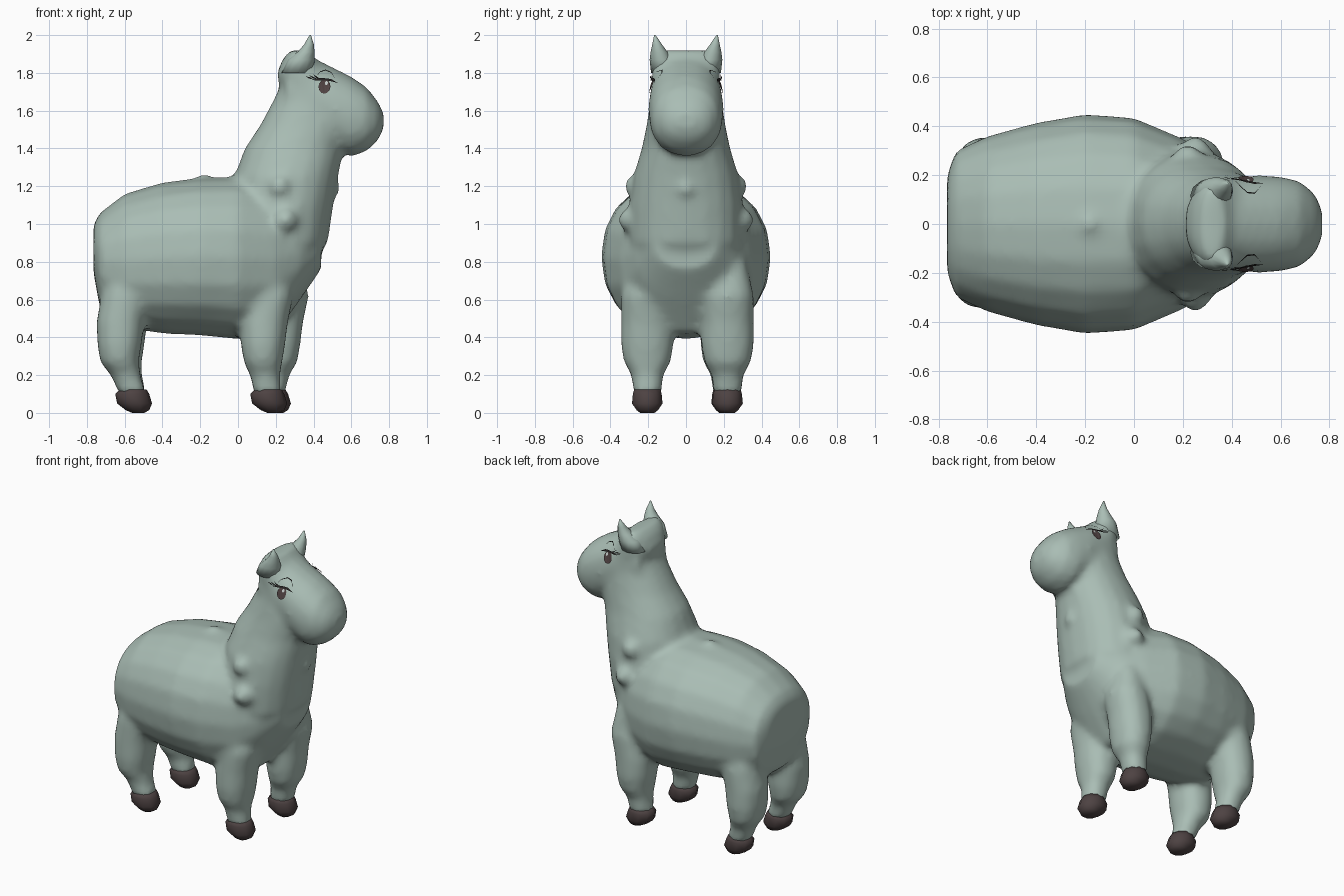
import bpy, bmesh, math
from mathutils import Vector

cube = bpy.data.objects.get("Cube")
if cube:
    bpy.data.objects.remove(cube, do_unlink=True)


def material(name, r, g, b):
    m = bpy.data.materials.new(name)
    m.use_nodes = True
    m.diffuse_color = (r, g, b, 1)
    m.node_tree.nodes["Principled BSDF"].inputs["Base Color"].default_value = (r, g, b, 1)
    return m


WOOL = material("grey green wool", .40, .51, .46)
HOOF = material("dark brown hoof", .075, .055, .055)
IRIS = material("brown iris", .08, .055, .055)
LASH = material("black lash", .02, .017, .017)
SHINE = material("pale eye shine", .55, .6, .58)


def loft(bm, axis, rings, y=0, n=20, power=2.2):
    """Closed skin over rings (station, low, high, half width) along x or z."""
    loops = []
    for station, lo, hi, half in rings:
        loop = []
        for i in range(n):
            a = math.tau * i / n
            c, s = [math.copysign(abs(t) ** (2 / power), t) for t in (math.cos(a), math.sin(a))]
            across = (lo + hi) / 2 + c * (hi - lo) / 2
            p = (station, y + s * half, across) if axis == "x" else (across, y + s * half, station)
            loop.append(bm.verts.new(p))
        loops.append(loop)
    faces = [bm.faces.new(loops[0]), bm.faces.new(loops[-1])]
    for a, b in zip(loops, loops[1:]):
        for i in range(n):
            j = (i + 1) % n
            faces.append(bm.faces.new((a[i], a[j], b[j], b[i])))
    bmesh.ops.recalc_face_normals(bm, faces=faces)


def finish(bm, name, mat, smooth=True):
    me = bpy.data.meshes.new(name)
    bm.to_mesh(me)
    bm.free()
    me.materials.append(mat)
    for p in me.polygons:
        p.use_smooth = smooth
    ob = bpy.data.objects.new(name, me)
    bpy.context.collection.objects.link(ob)
    return ob


# Woolly body, neck and head, lofted then fused
wool = bmesh.new()
loft(wool, "x", [
    (-.765, .74, 1.0, .2), (-.73, .55, 1.06, .3), (-.6, .45, 1.16, .36),
    (-.4, .42, 1.22, .415), (-.2, .41, 1.245, .45), (0, .39, 1.25, .435),
    (.2, .42, 1.2, .35), (.33, .6, 1.1, .27), (.44, .76, 1.05, .17)])
loft(wool, "z", [
    (.7, .02, .33, .24), (.9, -.02, .475, .3), (1.1, -.03, .505, .3),
    (1.25, -.02, .53, .28), (1.4, .035, .56, .235), (1.52, .115, .6, .21),
    (1.65, .185, .6, .19), (1.72, .22, .55, .185), (1.8, .205, .48, .18),
    (1.88, .24, .40, .175), (1.92, .28, .37, .15)])
loft(wool, "x", [
    (.25, 1.55, 1.85, .16), (.4, 1.47, 1.88, .19), (.5, 1.40, 1.83, .2),
    (.6, 1.355, 1.78, .195), (.68, 1.385, 1.725, .175),
    (.74, 1.44, 1.65, .125), (.77, 1.5, 1.59, .06)])

# Wool tufts on the back, throat and shoulders
for x, y, z, r in [(-.18, 0, 1.225, .045), (.49, 0, 1.19, .055),
                   (.22, .27, 1.2, .06), (.22, -.27, 1.2, .06),
                   (.25, .29, 1.02, .07), (.25, -.29, 1.02, .07)]:
    part = bmesh.ops.create_icosphere(wool, subdivisions=2, radius=r)
    bmesh.ops.translate(wool, verts=part["verts"], vec=(x, y, z))

# Legs and hooves: name, knee x, hoof x, y
LEGS = [("front_right", .135, .16, -.205), ("front_left", .215, .18, .22),
        ("rear_right", -.625, -.555, -.205), ("rear_left", -.61, -.555, .215)]
for name, knee, foot, y in LEGS:
    ankle = (knee + foot) / 2
    loft(wool, "z", [
        (.1, foot - .075, foot + .07, .075), (.2, ankle - .085, ankle + .075, .085),
        (.27, knee - .105, knee + .1, .125), (.36, knee - .12, knee + .115, .14),
        (.48, knee - .125, knee + .13, .14), (.62, knee - .1, knee + .16, .14),
        (.8, knee - .06, knee + .12, .1)], y)
    bm = bmesh.new()
    loft(bm, "z", [
        (.125, foot - .07, foot + .07, .073), (.1, foot - .095, foot + .085, .08),
        (.05, foot - .085, foot + .1, .085), (.015, foot - .04, foot + .085, .06),
        (0, foot - .005, foot + .06, .04)], y, n=10, power=2)
    finish(bm, name + "_hoof", HOOF)

body = finish(wool, "woolly_body", WOOL)
fuse = body.modifiers.new("fuse", "REMESH")
fuse.mode = "VOXEL"
fuse.voxel_size = .022
fuse.use_smooth_shade = True
soft = body.modifiers.new("soften", "SMOOTH")
soft.factor = .5
soft.iterations = 7

# Pointed ears
for side, label in ((1, "left"), (-1, "right")):
    bm = bmesh.new()
    loft(bm, "z", [(1.8, .23, .40, .07), (1.87, .265, .405, .06), (1.91, .315, .405, .045),
                   (1.95, .35, .402, .026), (2.0, .378, .386, .004)], n=12, power=2)
    for v in bm.verts:
        v.co.y += side * (.115 + .05 * (v.co.z - 1.8) / .2)
    finish(bm, label + "_ear", WOOL)


# Painted eye details laid onto the head
def plate(name, outline, side, mat, offset):
    bm = bmesh.new()
    pts = [bm.verts.new((x, side * .4, z)) for x, z in outline]
    f = bm.faces.new(pts if side < 0 else pts[::-1])
    bmesh.ops.triangulate(bm, faces=[f])
    ob = finish(bm, name, mat, False)
    wrap = ob.modifiers.new("lay on head", "SHRINKWRAP")
    wrap.target = body
    wrap.wrap_method = "PROJECT"
    wrap.use_project_y = True
    wrap.use_positive_direction = side < 0
    wrap.use_negative_direction = side > 0
    wrap.wrap_mode = "ABOVE_SURFACE"
    wrap.offset = offset


def oval(x, z, rx, rz, n=16):
    return [(x + rx * math.cos(math.tau * i / n), z + rz * math.sin(math.tau * i / n))
            for i in range(n)]


def stroke(points, width):
    """Tapering band along a short path."""
    low = [(x, z - width / 2) for x, z in points]
    return low + [(x, z + width / 2) for x, z in reversed(points[1:-1])]


for side, label in ((1, "left"), (-1, "right")):
    plate(label + "_iris", oval(.457, 1.725, .031, .036), side, IRIS, .008)
    plate(label + "_eye_shine", oval(.466, 1.742, .008, .01, 10), side, SHINE, .011)
    lid = [(.39, 1.765), (.42, 1.762), (.46, 1.76), (.49, 1.755), (.525, 1.745)]
    plate(label + "_lid_line", stroke(lid, .011), side, LASH, .012)
    for i in range(3):
        x = .385 + .018 * i
        lash = [(x + .02, 1.764), (x - .008, 1.772), (x - .03, 1.785 + .005 * i)]
        plate(f"{label}_lash_{i + 1}", stroke(lash, .008), side, LASH, .012)
    arch = [(.41, 1.775), (.43, 1.8), (.46, 1.808), (.49, 1.795), (.515, 1.76)]
    plate(label + "_lid_crease", stroke(arch, .004), side, LASH, .01)
